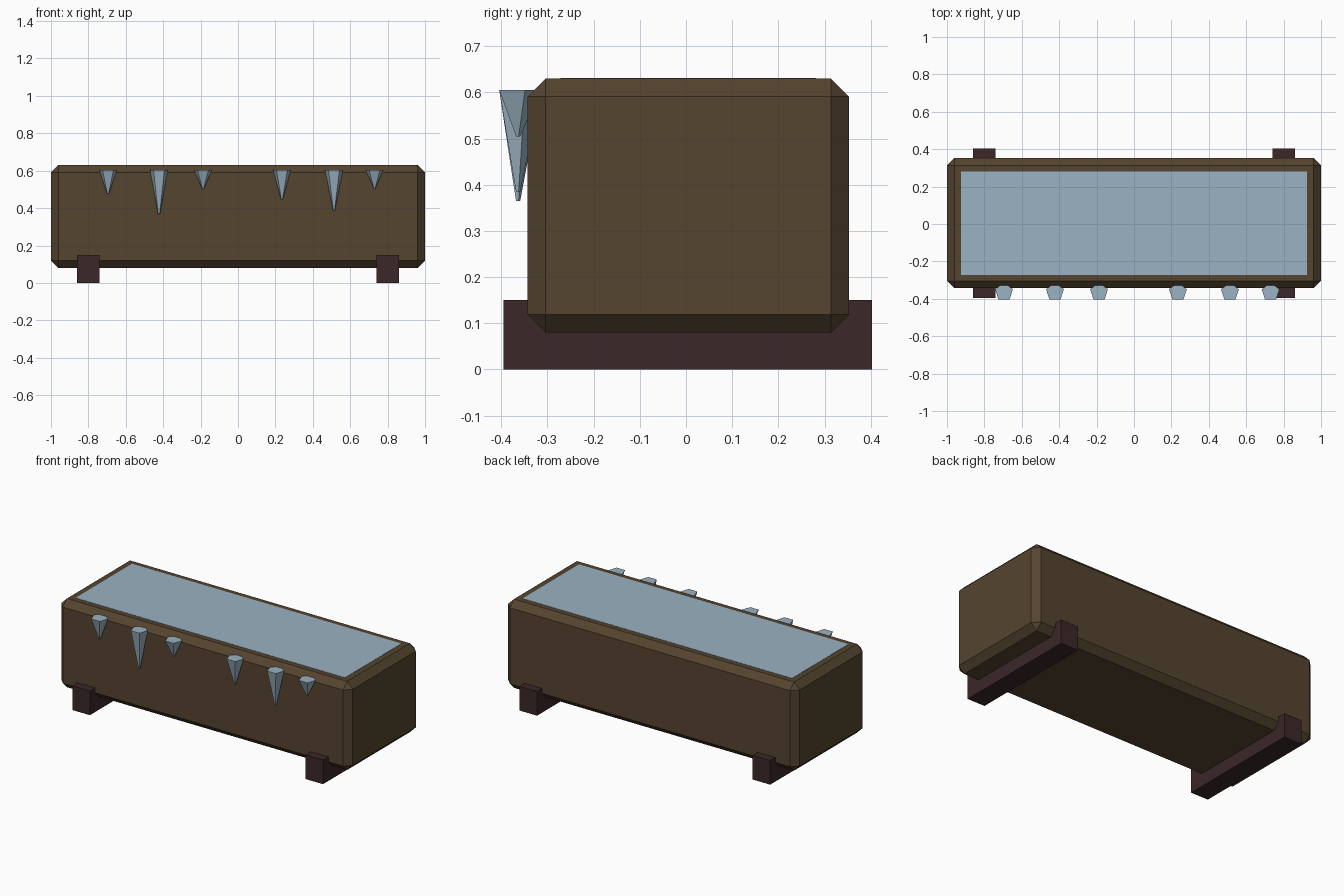
import bpy, math

if "Cube" in bpy.data.objects:
    bpy.data.objects.remove(bpy.data.objects["Cube"])


def material(name, rgb):
    m = bpy.data.materials.new(name)
    m.diffuse_color = (*rgb, 1)
    m.use_nodes = True
    m.node_tree.nodes["Principled BSDF"].inputs["Base Color"].default_value = m.diffuse_color
    return m


WOOD = material("brown_wood", (0.089, 0.058, 0.028))
DARK = material("dark_wood", (0.045, 0.020, 0.022))
ICE = material("pale_ice", (0.328, 0.445, 0.539))


def box(name, lo, hi, mat, chamfer=0):
    bpy.ops.mesh.primitive_cube_add(size=1, location=[(a + b) / 2 for a, b in zip(lo, hi)])
    ob = bpy.context.object
    ob.name = name
    ob.scale = [b - a for a, b in zip(lo, hi)]
    bpy.ops.object.transform_apply(location=False, rotation=False, scale=True)
    ob.data.materials.append(mat)
    if chamfer:
        mod = ob.modifiers.new("chamfer", 'BEVEL')
        mod.width = chamfer
        mod.segments = 1
    return ob


# Chamfered trough body
box("trough_body", (-1, -0.343, 0.08), (1, 0.353, 0.63), WOOD, 0.039)

# Frozen surface, a thin plate set into the top
box("ice_surface", (-0.925, -0.272, 0.626), (0.925, 0.282, 0.6315), ICE)

# Cross beams under each end
for side, x in (("left", -0.8), ("right", 0.8)):
    box(side + "_foot_beam", (x - 0.06, -0.395, 0), (x + 0.06, 0.403, 0.15), DARK)

# Five-sided icicles hanging along the front rim: (x, tip height)
TOP = 0.605
for i, (x, tip) in enumerate([(-0.695, 0.475), (-0.4225, 0.365), (-0.187, 0.502),
                              (0.235, 0.445), (0.513, 0.385), (0.73, 0.505)]):
    bpy.ops.mesh.primitive_cone_add(vertices=5, radius1=0.005, radius2=0.05,
                                    depth=TOP - tip, location=(x, -0.364, (TOP + tip) / 2))
    ob = bpy.context.object
    ob.name = f"icicle_{i + 1}"
    ob.data.materials.append(ICE)
